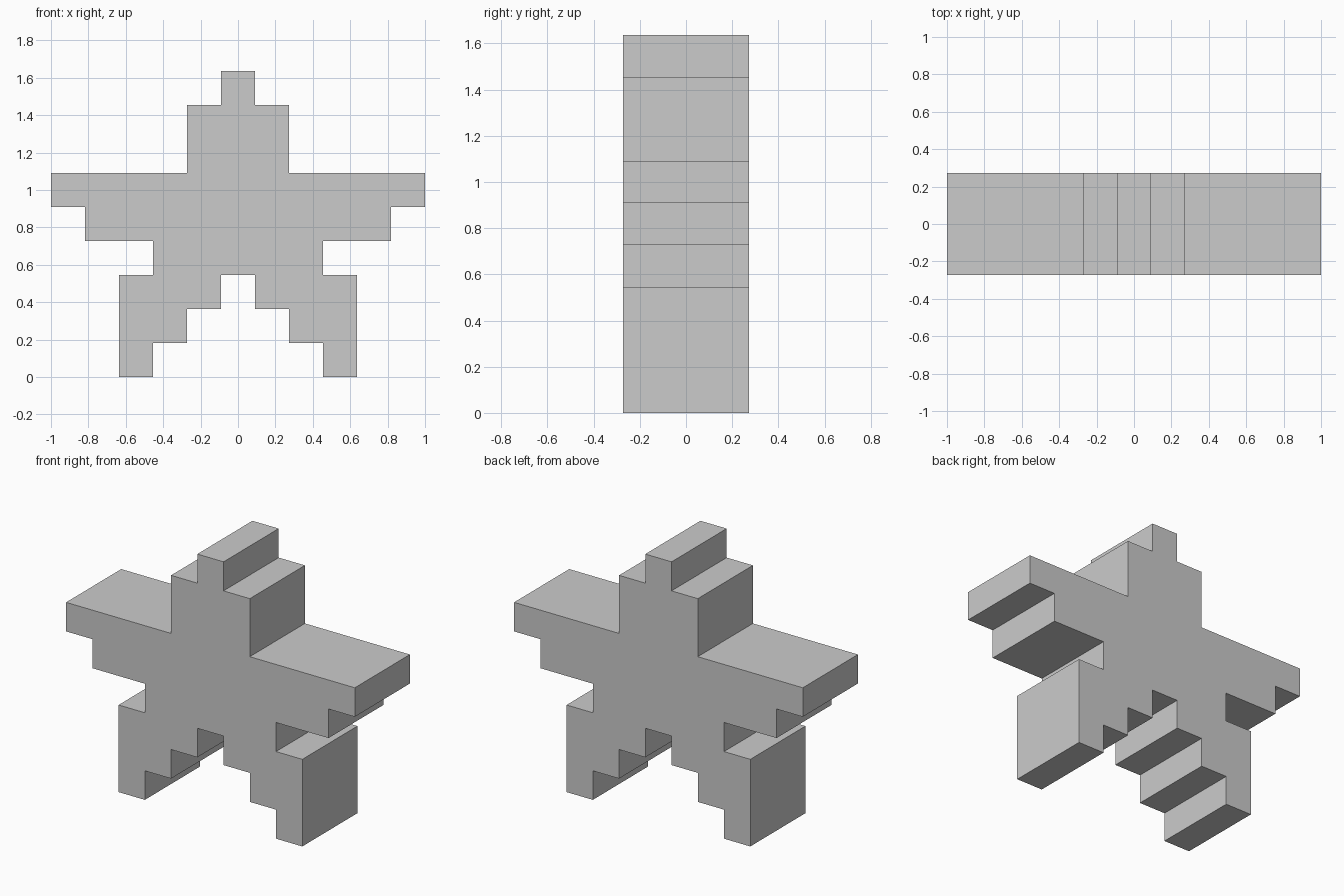
import bpy, bmesh

if "Cube" in bpy.data.objects:
    bpy.data.objects.remove(bpy.data.objects["Cube"])

U = 2 / 11          # one stair step of the blocky star
DEPTH = 3 * U

# Right half of the stepped outline, in steps (x, z), from crotch to head top
half = [(0.5, 3), (0.5, 2), (1.5, 2), (1.5, 1), (2.5, 1), (2.5, 0), (3.5, 0),
        (3.5, 3), (2.5, 3), (2.5, 4), (4.5, 4), (4.5, 5), (5.5, 5), (5.5, 6),
        (1.5, 6), (1.5, 8), (0.5, 8), (0.5, 9)]
outline = half + [(-x, z) for x, z in reversed(half)]

# Front face extruded through to the back
bm = bmesh.new()
front = bm.faces.new([bm.verts.new((x * U, -DEPTH / 2, z * U)) for x, z in outline])
back = bmesh.ops.extrude_face_region(bm, geom=[front], use_keep_orig=True)
moved = [g for g in back["geom"] if isinstance(g, bmesh.types.BMVert)]
bmesh.ops.translate(bm, verts=moved, vec=(0, DEPTH, 0))
bmesh.ops.recalc_face_normals(bm, faces=bm.faces)

mesh = bpy.data.meshes.new("stepped_star")
bm.to_mesh(mesh)
bm.free()
star = bpy.data.objects.new("stepped_star", mesh)
bpy.context.collection.objects.link(star)
